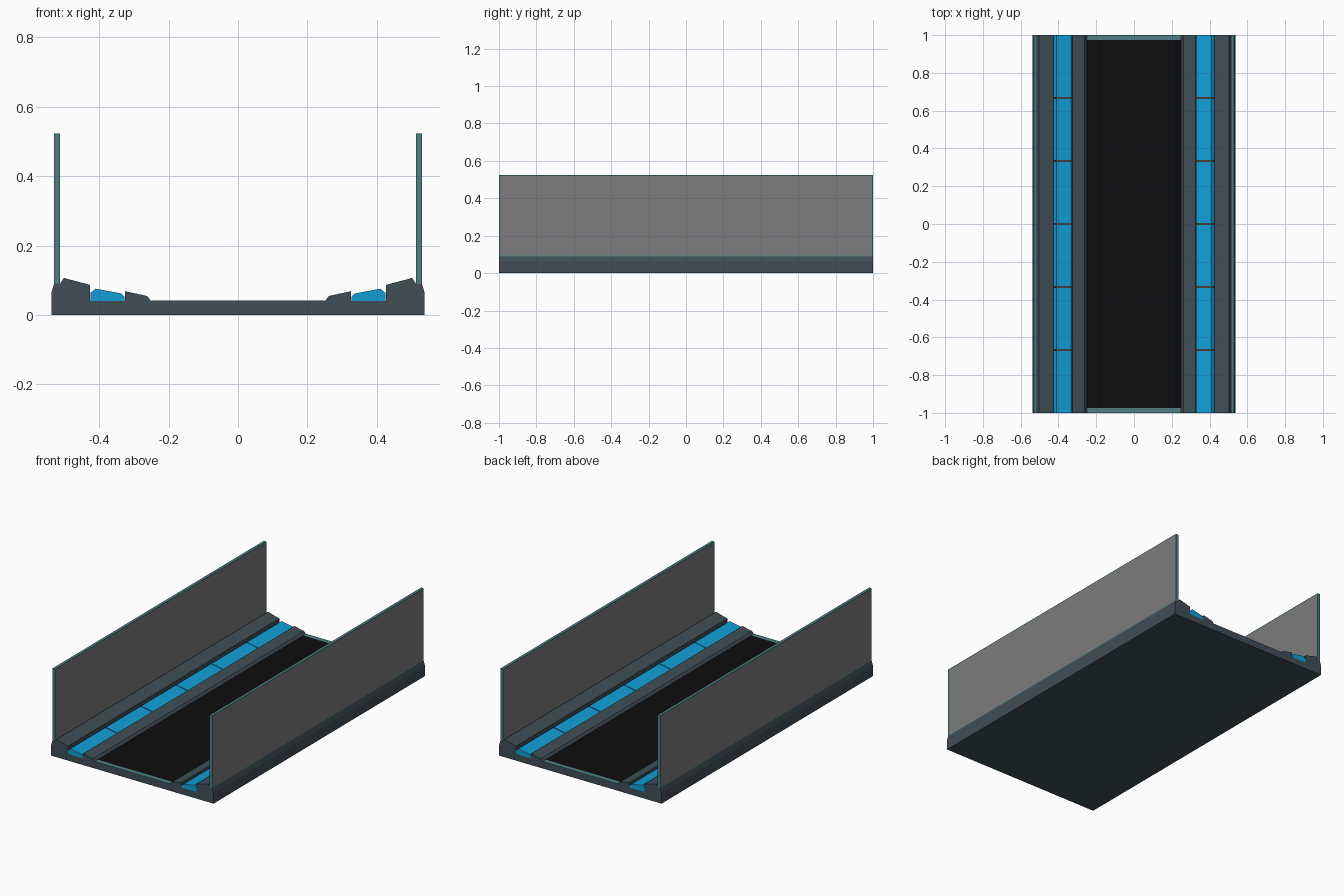
import bpy, bmesh

if "Cube" in bpy.data.objects:
    bpy.data.objects.remove(bpy.data.objects["Cube"])


def mat(name, rgb):
    # sRGB 0-255 to linear diffuse colour
    lin = [((c / 255 + 0.055) / 1.055) ** 2.4 if c > 10 else c / 255 / 12.92 for c in rgb]
    m = bpy.data.materials.new(name)
    m.diffuse_color = (*lin, 1)
    m.use_nodes = True
    m.node_tree.nodes["Principled BSDF"].inputs["Base Color"].default_value = m.diffuse_color
    return m


SLATE = mat("dark_slate", (64, 78, 86))
BLUE = mat("light_blue", (17, 158, 214))
TEAL = mat("glass_edge_teal", (78, 128, 134))
GREY = mat("glass_grey", (124, 124, 124))
BLACK = mat("screen_black", (13, 13, 13))
BROWN = mat("seam_brown", (150, 85, 55))


def finish(name, bm, mats):
    bmesh.ops.recalc_face_normals(bm, faces=bm.faces)
    me = bpy.data.meshes.new(name)
    bm.to_mesh(me)
    bm.free()
    for m in mats:
        me.materials.append(m)
    ob = bpy.data.objects.new(name, me)
    bpy.context.collection.objects.link(ob)
    return ob


def extrude(name, profile, y0, y1, mats):
    # closed x-z profile extruded along y
    bm = bmesh.new()
    f = bm.faces.new([bm.verts.new((x, y0, z)) for x, z in profile])
    r = bmesh.ops.extrude_face_region(bm, geom=[f])
    vs = [g for g in r["geom"] if isinstance(g, bmesh.types.BMVert)]
    bmesh.ops.translate(bm, vec=(0, y1 - y0, 0), verts=vs)
    return finish(name, bm, mats)


def box(x0, x1, z0, z1):
    return [(x0, z0), (x1, z0), (x1, z1), (x0, z1)]


def inset_faces(ob, test, width):
    # inset chosen faces and give their centres the second material
    bm = bmesh.new()
    bm.from_mesh(ob.data)
    bm.normal_update()
    for f in [f for f in bm.faces if test(f.normal)]:
        bmesh.ops.inset_individual(bm, faces=[f], thickness=width)
        f.material_index = 1
    bm.to_mesh(ob.data)
    bm.free()


# base: right half of the section, mirrored
half = [(0.25, 0.04), (0.262, 0.055), (0.326, 0.069), (0.326, 0.04),
        (0.426, 0.04), (0.426, 0.087), (0.502, 0.107), (0.513, 0.09),
        (0.53, 0.09), (0.538, 0.064), (0.538, 0)]
extrude("base", half + [(-x, z) for x, z in reversed(half)], -1, 1, [SLATE])

# floor screen with teal strips at its ends
extrude("floor_screen", box(-0.249, 0.249, 0.039, 0.0425), -0.973, 0.973, [BLACK])
for s, n in ((-1, "front"), (1, "back")):
    a, b = sorted((s * 0.973, s * 1.0))
    extrude("floor_edge_" + n, box(-0.249, 0.249, 0.039, 0.0425), a, b, [TEAL])

light = [(0.327, 0.0395), (0.425, 0.0395), (0.425, 0.064), (0.41, 0.076),
         (0.337, 0.0625), (0.327, 0.053)]
for s, n in ((-1, "left"), (1, "right")):
    # glass side wall
    wall = extrude("glass_wall_" + n, box(s * 0.513, s * 0.53, 0.088, 0.524), -1, 1, [TEAL, GREY])
    inset_faces(wall, lambda v: abs(v.x) > 0.9, 0.008)
    # row of six light blocks with narrow seams
    for i in range(6):
        y0, y1 = -1 + i / 3, -1 + (i + 1) / 3
        extrude(f"light_{n}_{i + 1}", [(s * x, z) for x, z in light],
                y0 + (0.003 if i else 0), y1 - (0.003 if i < 5 else 0), [BLUE])
        if i:
            extrude(f"seam_{n}_{i}", box(s * 0.33, s * 0.422, 0.0395, 0.045),
                    y0 - 0.003, y0 + 0.003, [BROWN])
